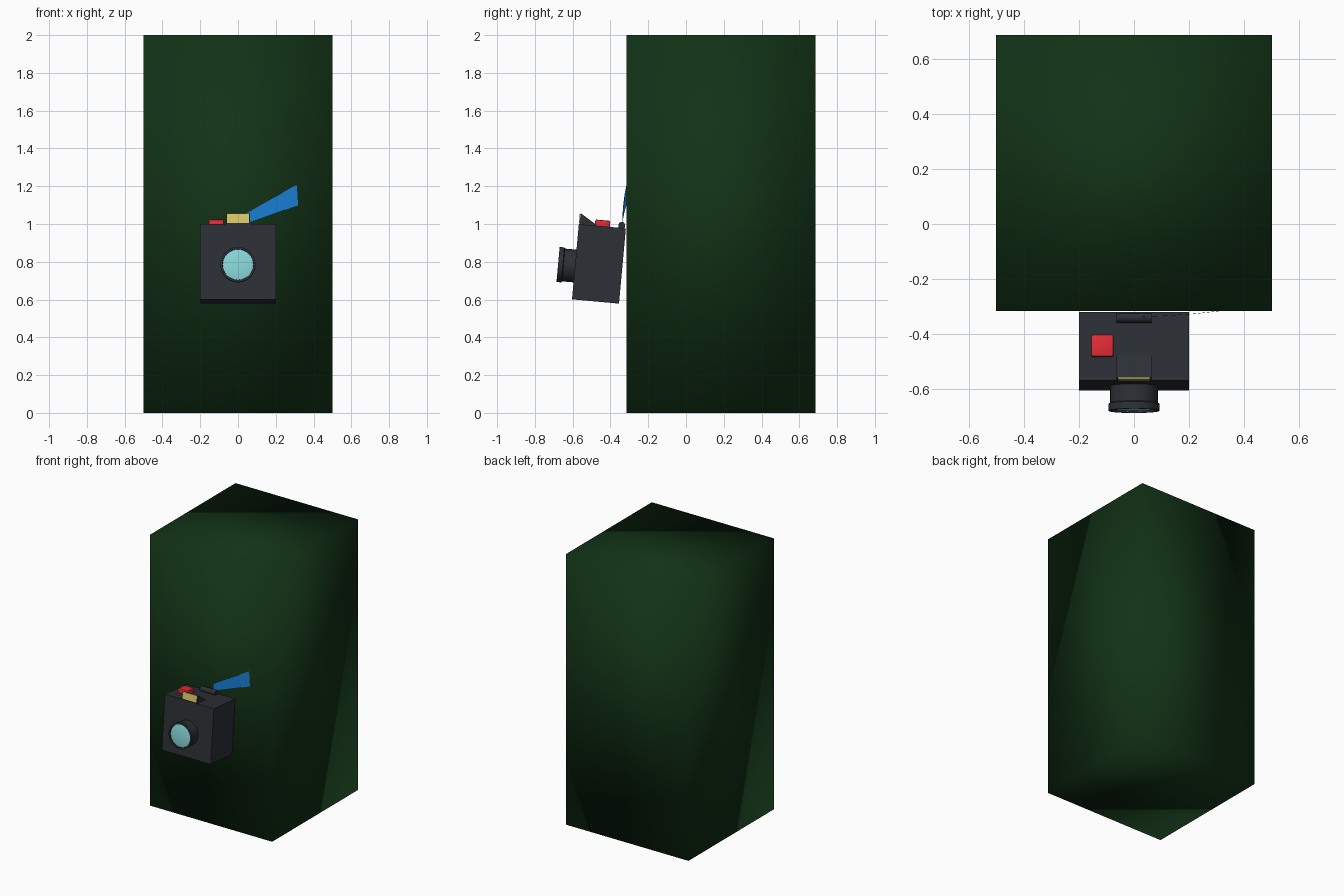
import bpy, bmesh, math
from mathutils import Matrix, Vector

if "Cube" in bpy.data.objects:
    bpy.data.objects.remove(bpy.data.objects["Cube"])

# Tilted frame of the camera hanging on the front of the block
TILT = Matrix.Translation((0, -0.461, 0.789)) @ Matrix.Rotation(math.radians(-5.2), 4, 'X')


def material(name, rgb):
    m = bpy.data.materials.new(name)
    m.diffuse_color = (*rgb, 1)
    m.use_nodes = True
    m.node_tree.nodes["Principled BSDF"].inputs["Base Color"].default_value = m.diffuse_color
    return m


GREEN = material("dark_green", (0.006, 0.032, 0.008))
DARK = material("charcoal", (0.025, 0.029, 0.036))
RED = material("red", (0.75, 0.025, 0.035))
YELLOW = material("yellow", (0.72, 0.60, 0.14))
CYAN = material("glass", (0.25, 0.68, 0.70))
BLUE = material("blue", (0.01, 0.21, 0.66))


def finish(name, bm, mat, matrix=TILT, angle=None):
    bmesh.ops.recalc_face_normals(bm, faces=bm.faces)
    me = bpy.data.meshes.new(name)
    bm.to_mesh(me)
    bm.free()
    me.transform(matrix)
    me.materials.append(mat)
    ob = bpy.data.objects.new(name, me)
    bpy.context.collection.objects.link(ob)
    if angle:
        bpy.ops.object.select_all(action='DESELECT')
        ob.select_set(True)
        bpy.context.view_layer.objects.active = ob
        bpy.ops.object.shade_smooth_by_angle(angle=math.radians(angle))
    return ob


def box(name, size, centre, mat, matrix=TILT, bevel=0, angle=None):
    bm = bmesh.new()
    bmesh.ops.create_cube(bm, size=1)
    bmesh.ops.scale(bm, vec=size, verts=bm.verts)
    bmesh.ops.translate(bm, vec=centre, verts=bm.verts)
    if bevel:
        bmesh.ops.bevel(bm, geom=bm.edges[:], offset=bevel, segments=2,
                        profile=0.5, affect='EDGES')
    return finish(name, bm, mat, matrix, angle)


def extrude_x(name, profile, x0, x1, mat, angle=None):
    """Closed (y, z) profile extruded along x."""
    bm = bmesh.new()
    face = bm.faces.new([bm.verts.new((x0, y, z)) for y, z in profile])
    ext = bmesh.ops.extrude_face_region(bm, geom=[face])
    bmesh.ops.translate(bm, vec=(x1 - x0, 0, 0),
                        verts=[v for v in ext["geom"] if isinstance(v, bmesh.types.BMVert)])
    return finish(name, bm, mat, angle=angle)


def lathe_y(name, profile, z, mat, steps=32):
    """(radius, y) profile spun about the lens axis."""
    bm = bmesh.new()
    vs = [bm.verts.new((r, y, z)) for r, y in profile]
    es = [bm.edges.new(p) for p in zip(vs, vs[1:])]
    bmesh.ops.spin(bm, geom=vs + es, cent=(0, 0, z), axis=(0, 1, 0),
                   angle=math.tau, steps=steps)
    bmesh.ops.remove_doubles(bm, verts=bm.verts, dist=1e-4)
    return finish(name, bm, mat, angle=35)


# Tall block, smooth shaded across its corners
box("block", (1, 1, 2), (0, 0.185, 1), GREEN, Matrix(), angle=180)

# Camera body
box("camera_body", (0.4, 0.25, 0.4), (0, 0, 0), DARK)

# Lens barrel with raised rim, and slightly domed glass
lathe_y("lens_barrel", [(0.001, -0.12), (0.087, -0.12), (0.087, -0.186), (0.093, -0.19),
                        (0.093, -0.215), (0.082, -0.215), (0.080, -0.200), (0.001, -0.200)],
        -0.023, DARK)
lathe_y("lens_glass", [(0.081, -0.208), (0.060, -0.212), (0.030, -0.2145), (0, -0.2155)],
        -0.023, CYAN)

# Flash wedge with yellow lamp on its front
extrude_x("flash_housing", [(-0.122, 0.198), (-0.120, 0.258), (-0.032, 0.204), (-0.032, 0.198)],
          -0.063, 0.063, DARK)
box("flash_lamp", (0.116, 0.010, 0.050), (0, -0.120, 0.230), YELLOW)

# Shutter button
box("shutter_button", (0.08, 0.08, 0.04), (-0.115, 0.0, 0.212), RED, bevel=0.006, angle=40)

# Rounded viewfinder bar at the back of the top
extrude_x("viewfinder_bar", [(0.102 + 0.018 * math.cos(a * math.tau / 16),
                              0.212 + 0.021 * math.sin(a * math.tau / 16)) for a in range(16)],
          -0.063, 0.063, DARK, angle=40)

# Flaring strap running from the bar into the block: (x, y, z low, z high)
rows = [(0.03, -0.337, 0.995, 1.05), (0.12, -0.333, 1.028, 1.103),
        (0.22, -0.326, 1.064, 1.158), (0.315, -0.3155, 1.098, 1.21), (0.34, -0.311, 1.107, 1.224)]
bm = bmesh.new()
pairs = [(bm.verts.new((x, y, lo)), bm.verts.new((x, y + 0.001, hi))) for x, y, lo, hi in rows]
for (a, b), (c, d) in zip(pairs, pairs[1:]):
    bm.faces.new((a, c, d, b))
bmesh.ops.solidify(bm, geom=bm.faces[:], thickness=0.003)
finish("strap", bm, BLUE, Matrix(), angle=30)
